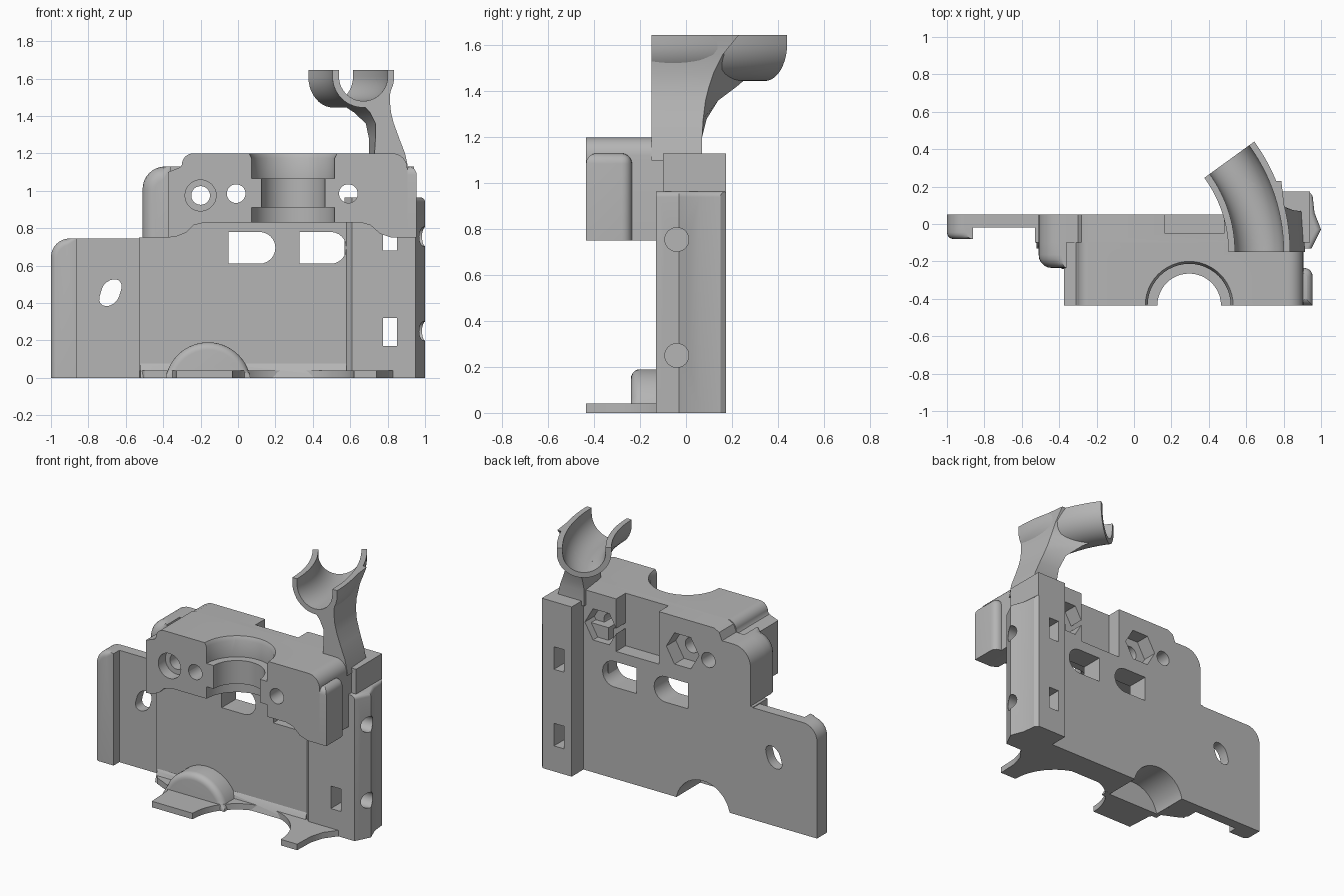
import bpy, bmesh, math
from mathutils import Vector

cube = bpy.data.objects.get("Cube")
if cube:
    bpy.data.objects.remove(cube, do_unlink=True)

grey = bpy.data.materials.new("plain_grey")
grey.use_nodes = True
grey.diffuse_color = (0.46, 0.46, 0.46, 1)
grey.node_tree.nodes["Principled BSDF"].inputs["Base Color"].default_value = (0.46, 0.46, 0.46, 1)
parts = []


def loft(name, rings, keep=True):
    """Closed solid through equally sized rings of points."""
    bm = bmesh.new()
    loops = [[bm.verts.new(p) for p in ring] for ring in rings]
    n = len(loops[0])
    for a, b in zip(loops, loops[1:]):
        for i in range(n):
            j = (i + 1) % n
            bm.faces.new((a[i], a[j], b[j], b[i]))
    bm.faces.new(loops[0])
    bm.faces.new(loops[-1])
    bmesh.ops.recalc_face_normals(bm, faces=bm.faces)
    mesh = bpy.data.meshes.new(name)
    bm.to_mesh(mesh)
    bm.free()
    obj = bpy.data.objects.new(name, mesh)
    bpy.context.collection.objects.link(obj)
    mesh.materials.append(grey)
    if keep:
        parts.append(obj)
    else:
        obj.hide_render = True
    return obj


def prism(name, pts, axis, lo, hi, keep=True):
    """Extrude a 2D outline along one axis."""
    place = {"x": lambda p, t: (t, p[0], p[1]),
             "y": lambda p, t: (p[0], t, p[1]),
             "z": lambda p, t: (p[0], p[1], t)}[axis]
    return loft(name, [[place(p, t) for p in pts] for t in (lo, hi)], keep)


def arc(cx, cy, r, start, end, n=8):
    return [(cx + r * math.cos(math.radians(start + (end - start) * i / n)),
             cy + r * math.sin(math.radians(start + (end - start) * i / n))) for i in range(n + 1)]


def circle(cx, cy, r, n=32):
    return arc(cx, cy, r, 0, 360 * (n - 1) / n, n - 1)


def rect(a0, a1, b0, b1):
    return [(a0, b0), (a1, b0), (a1, b1), (a0, b1)]


def soften(obj, width, rule):
    """Round the edges whose two ends satisfy the rule."""
    bm = bmesh.new()
    bm.from_mesh(obj.data)
    edges = [e for e in bm.edges if all(rule(v.co) for v in e.verts)]
    bmesh.ops.bevel(bm, geom=edges, offset=width, segments=5, profile=0.5, affect="EDGES")
    bm.to_mesh(obj.data)
    bm.free()


def cut(obj, cutters):
    for c in cutters:
        mod = obj.modifiers.new("cut", "BOOLEAN")
        mod.operation, mod.solver, mod.object = "DIFFERENCE", "EXACT", c
    bpy.context.view_layer.update()
    done = obj.evaluated_get(bpy.context.evaluated_depsgraph_get())
    mesh = bpy.data.meshes.new_from_object(done)
    obj.modifiers.clear()
    obj.data = mesh


# Main wall and thin side wing
wall = prism("main_wall", [(-.53, 0), (.72, 0), (.72, 1.2), (-.24, 1.2), (-.28, 1.18), (-.3, 1.13)]
             + arc(-.39, 1.01, .12, 90, 180) + [(-.51, .75), (-.53, .75)], "y", -.1, .05)
wing = prism("side_wing", [(-.53, 0), (-.53, .745)] + arc(-.9, .645, .1, 90, 180) + [(-1, 0)],
             "y", -.02, .05)
flange = prism("wing_flange", [(-.86, 0), (-.86, .745)] + arc(-.9, .645, .1, 90, 180) + [(-1, 0)],
               "y", -.08, -.02)
soften(flange, .035, lambda v: v.y < -.07 and v.x < -.87)

# Clamp block with lower ears
block = prism("clamp_block", [(-.375, .75), (-.33, .755), (-.28, .775), (-.24, .815), (-.18, .83),
                              (.66, .83), (.71, .815), (.76, .77), (.82, .75), (.905, .75)]
              + arc(.825, 1.12, .08, 0, 90) + arc(-.24, 1.14, .06, 90, 180) + [(-.31, 1.125), (-.375, 1.1)],
              "y", -.435, -.1)
lobe = prism("side_lobe", [(-.36, .75), (-.36, 1.13)] + arc(-.39, 1.01, .12, 90, 180) + [(-.51, .75)],
             "y", -.235, -.1)
soften(lobe, .07, lambda v: v.y < -.2 and v.x < -.37)
lug = prism("end_lug", rect(-.435, -.235, .75, 1.13), "x", .88, .955)
soften(lug, .045, lambda v: v.z > 1.1 or (v.x > .95 and v.y > -.3))

# Right column with ridged side
column = prism("column", [(.57, -.09), (.61, -.13), (.95, -.13), (.96, -.11), (1, -.03), (.965, .06),
                          (.955, .15), (.935, .175), (.72, .175), (.72, 0), (.57, 0)], "z", 0, .965)
soften(column, .025, lambda v: v.z > .95 and v.x > .94)
upper = prism("column_top", rect(.72, .94, -.1, .175), "z", .96, 1.13)

# Foot plate with two prongs
prism("foot_plate", [(-.53, -.09), (-.5, -.14), (-.37, -.2), (-.34, -.26), (-.33, -.435), (-.03, -.435)]
      + arc(.295, -.435, .325, 180, 0, 24)
      + [(.74, -.435), (.745, -.3), (.77, -.21), (.83, -.13), (.83, -.09)], "z", 0, .04)
prism("foot_lip", [(-.13, 0), (-.09, 0), (-.09, .09), (-.11, .065)], "x", -.52, .58)

# Hollow dome at the foot
dome = prism("foot_dome", arc(-.16, -.04, .23, 10, 170, 24), "y", -.24, -.09)
soften(dome, .04, lambda v: v.y < -.2 and v.z > .001)

# Curved open tube cradle
R, START = .84, Vector((.67, -.15))


def sweep(name, section, keep=True, extra=0):
    rings = []
    for i in range(17):
        a = math.radians(-extra + (36 + 2 * extra) * i / 16)
        rings.append([(START.x - R + (R + s) * math.cos(a), START.y + (R + s) * math.sin(a), z)
                      for s, z in section])
    return loft(name, rings, keep)


inner = arc(0, 1.61, .13, 0, -180, 20)
sweep("tube_cradle", [(-.165, 1.645)] + arc(0, 1.61, .165, 180, 360, 20)
      + [(.165, 1.645), (.13, 1.645)] + inner + [(-.13, 1.645)])
bore = sweep("bore_cutter", [(.13, 1.7)] + inner + [(-.13, 1.7)], False, 2)


# Neck carrying the cradle: height, left, right, rear depth at left and right
def shift(y):
    return R - math.sqrt(R * R - (y + .15) ** 2)


rings = []
for z, x0, x1, back0, back1 in [(1.1, .73, .915, .07, .07), (1.2, .73, .893, .07, .07),
                                (1.28, .735, .862, .09, .075), (1.36, .735, .833, .14, .085),
                                (1.42, .705, .818, .22, .1), (1.48, .65, .812, .29, .12),
                                (1.56, .68, .816, .29, .16), (1.645, .74, .833, .23, .23)]:
    rings.append([(x0, -.15, z), (x1, -.15, z), (x1 - shift(back1) * .5, back1, z),
                  (x0 - shift(back0), back0, z)])
neck = loft("cradle_neck", rings)
cut(neck, [bore])

# Cutters: round seat, bolt holes, nut pockets, slots
cutters = [prism("seat_low", circle(.295, -.435, .222, 48), "z", .7, .91, False),
           prism("seat_mid", circle(.295, -.435, .17, 48), "z", .85, 1.1, False),
           prism("seat_top", circle(.295, -.435, .222, 48), "z", 1.065, 1.3, False),
           loft("seat_rim", [[(x, y, z) for x, y in circle(.295, -.435, r, 48)]
                             for r, z in ((.21, 1.15), (.25, 1.23))], False),
           prism("counterbore", circle(-.2, .975, .083), "y", -.5, -.36, False)]
cutters += [prism("bolt_hole", circle(x, z, .05), "y", -.5, .1, False)
            for x, z in ((-.2, .975), (-.01, .985), (.59, .985))]
wall_cutters = cutters[5:]
wall_cutters += [prism("nut_pocket", circle(x, .985, .12, 6), "y", -.05, .1, False) for x in (-.01, .59)]
wall_cutters += [prism("wall_slot", [(x, .78), (x, .61)] + arc(x + .165, .695, .085, -90, 90, 12),
                       "y", -.2, .1, False) for x in (-.05, .33)]
wall_cutters += [prism("rear_recess", rect(.165, .48, .85, 1.3), "y", -.05, .1, False)]
arch = prism("arch_cutter", arc(-.16, -.04, .2, -10, 190, 24), "y", -.2, .1, False)
oval = prism("oval_cutter", [(x + .3 * (z - .455), z) for x, z in
                             arc(-.682, .475, .052, 0, 180) + arc(-.682, .435, .052, 180, 360)],
             "y", -.1, .1, False)
column_cutters = [prism("window", rect(.775, .85, z, z + .15), "y", -.3, .3, False) for z in (.17, .68)]
column_cutters += [prism("side_hole", circle(-.04, z, .052), "x", .8, 1.1, False) for z in (.25, .755)]
foot = bpy.data.objects["foot_plate"]
lip = bpy.data.objects["foot_lip"]

for obj, tools in ((block, cutters), (wall, wall_cutters + [arch]), (dome, [arch]), (foot, [arch]),
                   (lip, [arch]), (wing, [oval]), (column, column_cutters)):
    cut(obj, tools)

# Remove helpers and shade the curved faces
for obj in list(bpy.context.collection.objects):
    if obj.hide_render and obj.type == "MESH":
        bpy.data.objects.remove(obj, do_unlink=True)
bpy.ops.object.select_all(action="DESELECT")
for obj in parts:
    obj.select_set(True)
bpy.context.view_layer.objects.active = parts[0]
bpy.ops.object.shade_smooth_by_angle(angle=math.radians(32))
